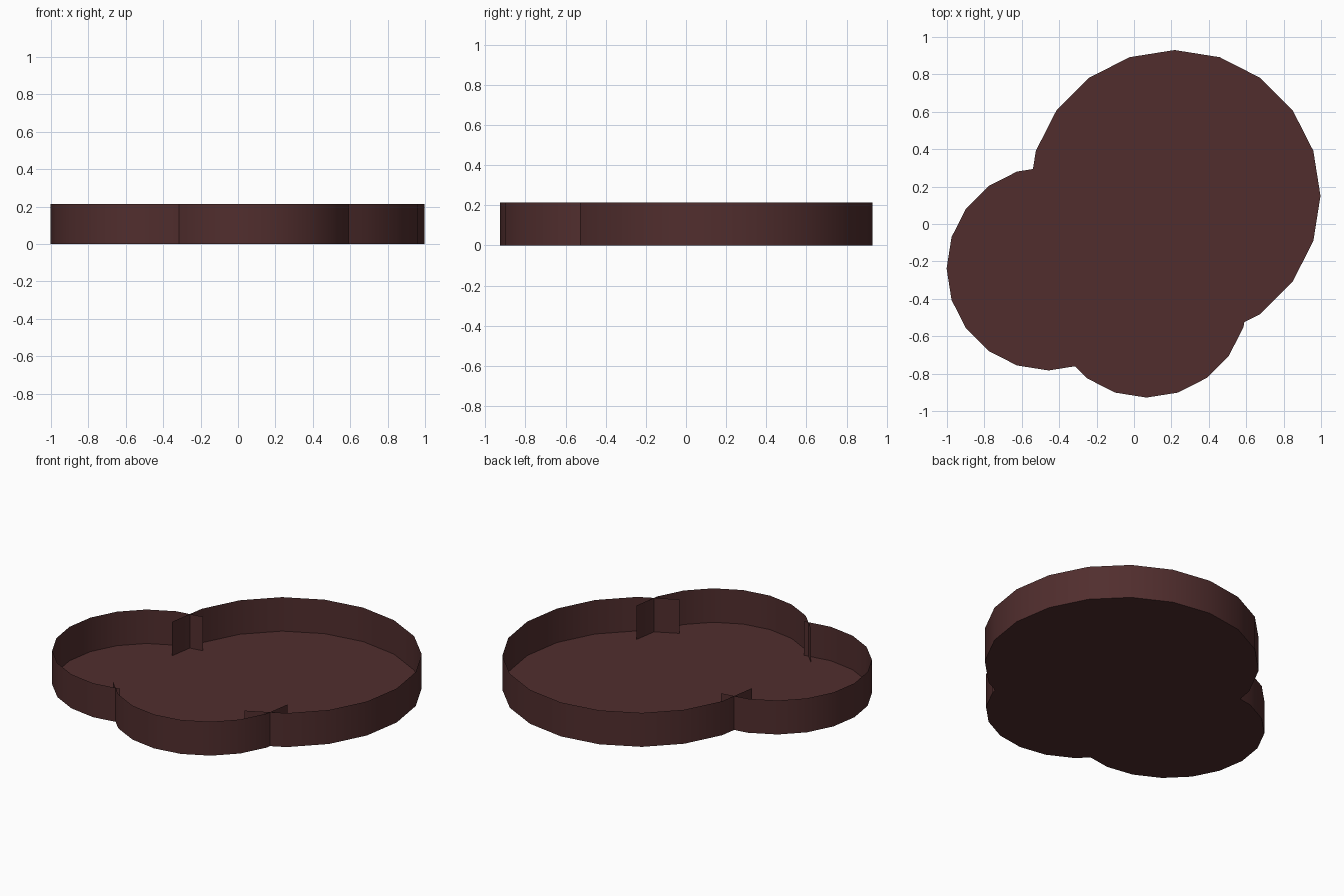
import bpy, bmesh
from math import cos, sin, tau, radians, hypot

HEIGHT = 0.213
SIDES = 20
# Lobes: name, centre x, centre y, radius
LOBES = [("large_basin", 0.217, 0.15, 0.78),
         ("left_basin", -0.457, -0.238, 0.545),
         ("front_basin", 0.067, -0.383, 0.545)]

cube = bpy.data.objects.get("Cube")
if cube:
    bpy.data.objects.remove(cube)

brown = bpy.data.materials.new("dark_brown")
brown.use_nodes = True
colour = (0.082, 0.027, 0.027, 1)
brown.diffuse_color = colour
brown.node_tree.nodes["Principled BSDF"].inputs["Base Color"].default_value = colour


def inside_other(point, own):
    """True when the point lies within one of the other lobes."""
    return any(name != own and hypot(point.x - x, point.y - y) < r
               for name, x, y, r in LOBES)


def basin(name, cx, cy, r):
    """Round floor with a thin upright wall, open where lobes merge."""
    bm = bmesh.new()
    ring = [bm.verts.new((cx + r * cos(tau * i / SIDES),
                          cy + r * sin(tau * i / SIDES), 0)) for i in range(SIDES)]
    rim = [bm.verts.new((v.co.x, v.co.y, HEIGHT)) for v in ring]
    bm.faces.new(ring[::-1])
    for i in range(SIDES):
        j = (i + 1) % SIDES
        # Leave out wall panels buried inside a neighbouring lobe
        if not (inside_other(ring[i].co, name) and inside_other(ring[j].co, name)):
            bm.faces.new((ring[i], ring[j], rim[j], rim[i]))
    loose = [v for v in rim if not v.link_faces]
    bmesh.ops.delete(bm, geom=loose, context='VERTS')
    mesh = bpy.data.meshes.new(name)
    bm.to_mesh(mesh)
    bm.free()
    mesh.materials.append(brown)
    obj = bpy.data.objects.new(name, mesh)
    bpy.context.collection.objects.link(obj)
    bpy.ops.object.select_all(action='DESELECT')
    obj.select_set(True)
    bpy.context.view_layer.objects.active = obj
    bpy.ops.object.shade_smooth_by_angle(angle=radians(30))


for lobe in LOBES:
    basin(*lobe)
